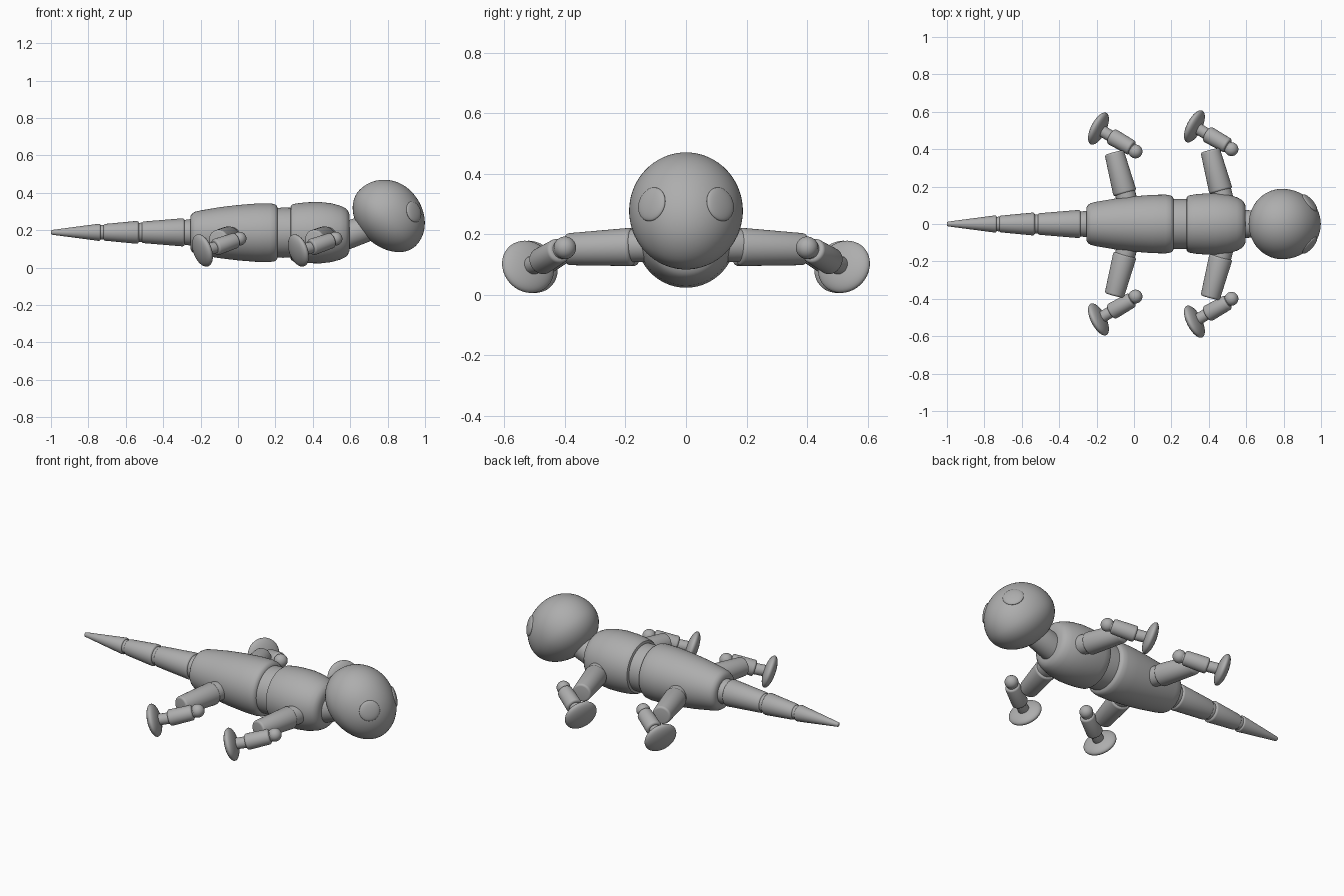
import bpy, bmesh, math
from mathutils import Vector, Matrix

if "Cube" in bpy.data.objects:
    bpy.data.objects.remove(bpy.data.objects["Cube"])

grey = bpy.data.materials.new("plain_grey")
grey.diffuse_color = (0.42, 0.42, 0.42, 1)
grey.use_nodes = True
grey.node_tree.nodes["Principled BSDF"].inputs["Base Color"].default_value = grey.diffuse_color


def finish(name, bm, angle=35):
    bmesh.ops.recalc_face_normals(bm, faces=bm.faces)
    for f in bm.faces:
        f.smooth = True
    me = bpy.data.meshes.new(name)
    bm.to_mesh(me)
    bm.free()
    me.set_sharp_from_angle(angle=math.radians(angle))
    me.materials.append(grey)
    ob = bpy.data.objects.new(name, me)
    bpy.context.collection.objects.link(ob)
    return ob


def lathe(name, p0, p1, profile, n=40):
    """Closed turned shape from p0 to p1; profile holds (distance, radius)."""
    p0, p1 = Vector(p0), Vector(p1)
    q = (p1 - p0).to_track_quat('Z', 'Y')
    bm = bmesh.new()
    rings = []
    for d, r in profile:
        rings.append([bm.verts.new(p0 + q @ Vector((
            r * math.cos(2 * math.pi * i / n), r * math.sin(2 * math.pi * i / n), d)))
            for i in range(n)])
    for a, b in zip(rings, rings[1:]):
        for i in range(n):
            j = (i + 1) % n
            bm.faces.new((a[i], a[j], b[j], b[i]))
    bm.faces.new(rings[0])
    bm.faces.new(rings[-1])
    return finish(name, bm)


def bar(name, p0, p1, r0, r1, b=0.012):
    """Tapered cylinder with rounded rims."""
    length = (Vector(p1) - Vector(p0)).length
    angles = [math.radians(a) for a in (0, 22.5, 45, 67.5, 90)]
    prof = [(b * (1 - math.cos(a)), r0 - b * (1 - math.sin(a))) for a in angles]
    prof += [(length - b * (1 - math.cos(a)), r1 - b * (1 - math.sin(a))) for a in reversed(angles)]
    return lathe(name, p0, p1, prof)


def ellipsoid(name, centre, normal, radii):
    """Ellipsoid whose local z follows the normal."""
    q = Vector(normal).to_track_quat('Z', 'Y')
    bm = bmesh.new()
    bmesh.ops.create_uvsphere(bm, u_segments=40, v_segments=24, radius=1)
    m = Matrix.Translation(centre) @ q.to_matrix().to_4x4() @ Matrix.Diagonal((*radii, 1))
    bm.transform(m)
    return finish(name, bm, 60)


AX = 0.187  # height of the body axis


def along_x(name, pts):
    """Body section turned around the long axis; pts hold (x, radius)."""
    x0, x1 = pts[0][0], pts[-1][0]
    return lathe(name, (x0, 0, AX), (x1, 0, AX), [(x - x0, r) for x, r in pts], 56)


# torso
along_x("chest", [(0.28, 0.135), (0.284, 0.146), (0.295, 0.153), (0.33, 0.159), (0.38, 0.163),
                  (0.44, 0.164), (0.50, 0.157), (0.55, 0.143), (0.575, 0.13), (0.588, 0.117),
                  (0.595, 0.10), (0.597, 0.08)])
along_x("waist", [(0.18, 0.131), (0.24, 0.134), (0.30, 0.133)])
along_x("belly", [(-0.255, 0.075), (-0.253, 0.09), (-0.245, 0.103), (-0.23, 0.112), (-0.20, 0.119),
                  (-0.10, 0.136), (0.0, 0.148), (0.10, 0.156), (0.17, 0.157), (0.195, 0.153),
                  (0.207, 0.145), (0.213, 0.13)])

# tail segments with narrower joints between them
TZ = AX + 0.002
bar("tail_base", (-0.285, 0, TZ), (-0.515, 0, TZ), 0.075, 0.058)
bar("tail_middle", (-0.53, 0, TZ), (-0.72, 0, TZ), 0.061, 0.045)
bar("tail_tip", (-0.735, 0, TZ), (-1.0, 0, TZ), 0.046, 0.013, 0.008)
bar("tail_joint_1", (-0.23, 0, TZ), (-0.30, 0, TZ), 0.072, 0.066)
bar("tail_joint_2", (-0.50, 0, TZ), (-0.55, 0, TZ), 0.052, 0.05)
bar("tail_joint_3", (-0.70, 0, TZ), (-0.75, 0, TZ), 0.04, 0.038)

# neck
bar("neck", (0.56, 0, 0.165), (0.73, 0, 0.225), 0.075, 0.07)

# head: ball with a different reach along each diagonal
HC = Vector((0.791, 0, 0.277))
U, V = Vector((1, 0, -1)).normalized(), Vector((1, 0, 1)).normalized()
bm = bmesh.new()
bmesh.ops.create_uvsphere(bm, u_segments=56, v_segments=36, radius=1)
for v in bm.verts:
    u, w = v.co.dot(U), v.co.dot(V)
    v.co = (HC + U * u * (0.226 if u > 0 else 0.198) + V * w * (0.188 if w > 0 else 0.155)
            + Vector((0, v.co.y * 0.188, 0)))
finish("head", bm, 60)

# eyes: shallow lenses sunk into the head
for side, s in (("left", 1), ("right", -1)):
    nrm = Vector((3.81, 3.31 * s, 1.24)).normalized()
    ellipsoid("eye_" + side, Vector((0.944, 0.117 * s, 0.30)) - nrm * 0.006, nrm,
              (0.057, 0.057, 0.015))

# legs: front pair and hind pair share one layout
for pair, dx, dy in (("front", 0, 0), ("hind", -0.513, -0.012)):
    for side, s in (("left", 1), ("right", -1)):
        def at(x, y, z):
            return Vector((x + dx, (y + dy) * s, z))
        tag = pair + "_" + side
        bar("shoulder_" + tag, at(0.485, 0.10, 0.165), at(0.455, 0.22, 0.16), 0.056, 0.054)
        bar("upper_leg_" + tag, at(0.465, 0.175, 0.158), at(0.407, 0.395, 0.15), 0.063, 0.053)
        ellipsoid("elbow_" + tag, at(0.521, 0.40, 0.155), (0, 0, 1), (0.037, 0.037, 0.037))
        bar("elbow_pin_" + tag, at(0.525, 0.398, 0.155), at(0.47, 0.433, 0.137), 0.03, 0.03, 0.005)
        bar("lower_leg_" + tag, at(0.503, 0.417, 0.147), at(0.39, 0.482, 0.108), 0.042, 0.045)
        bar("ankle_" + tag, at(0.40, 0.475, 0.11), at(0.325, 0.52, 0.092), 0.031, 0.031, 0.005)
        ellipsoid("foot_" + tag, at(0.323, 0.522, 0.092), Vector((-0.85, 0.43 * s, -0.30)),
                  (0.094, 0.09, 0.032))
